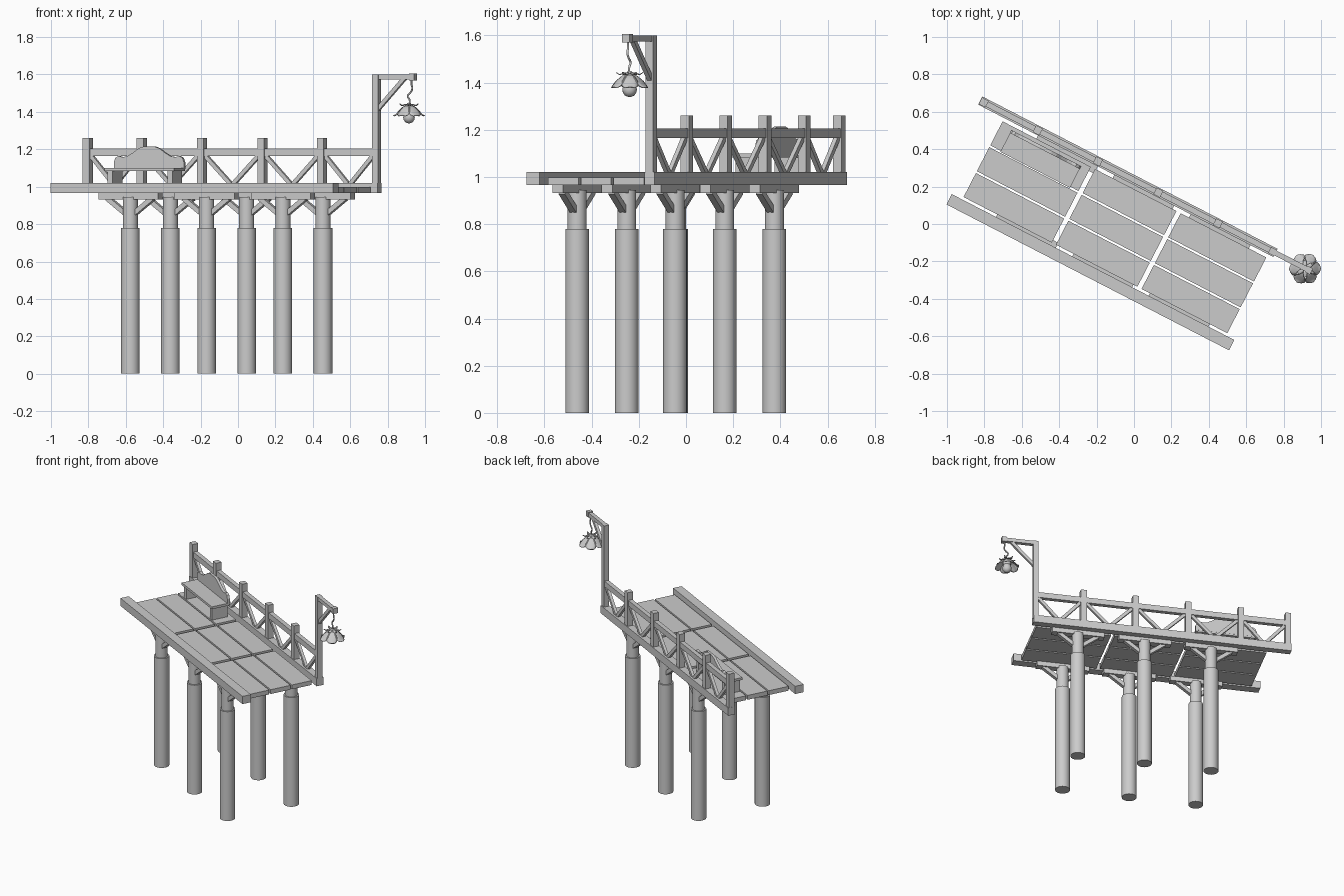
import bpy, bmesh, math
from mathutils import Matrix, Vector

if "Cube" in bpy.data.objects:
    bpy.data.objects.remove(bpy.data.objects["Cube"])

# The whole pier is laid out along u (length) and v (width), then turned about z
TURN = Matrix.Rotation(math.radians(-27.3), 4, 'Z')


def finish(name, bm, smooth=False):
    bmesh.ops.recalc_face_normals(bm, faces=bm.faces)
    bm.transform(TURN)
    me = bpy.data.meshes.new(name)
    bm.to_mesh(me)
    bm.free()
    ob = bpy.data.objects.new(name, me)
    bpy.context.collection.objects.link(ob)
    if smooth:
        bpy.context.view_layer.objects.active = ob
        ob.select_set(True)
        bpy.ops.object.shade_smooth_by_angle(angle=math.radians(40))
        ob.select_set(False)
    return ob


def box(name, u, v, z):
    bm = bmesh.new()
    c = [(a + b) / 2 for a, b in (u, v, z)]
    s = [b - a for a, b in (u, v, z)]
    bmesh.ops.create_cube(bm, size=1, matrix=Matrix.Translation(c) @ Matrix.Diagonal((*s, 1)))
    return finish(name, bm)


def bar(name, a, b, v, thick, depth):
    """Square bar between two (u, z) points in the plane v."""
    bm = bmesh.new()
    du, dz = b[0] - a[0], b[1] - a[1]
    m = (Matrix.Translation(((a[0] + b[0]) / 2, v, (a[1] + b[1]) / 2))
         @ Matrix.Rotation(-math.atan2(dz, du), 4, 'Y')
         @ Matrix.Diagonal((math.hypot(du, dz), depth, thick, 1)))
    bmesh.ops.create_cube(bm, size=1, matrix=m)
    return finish(name, bm)


def lathe(name, centre, profile, n=24):
    """Closed solid of revolution from (radius, z) points."""
    bm = bmesh.new()
    rings = [[bm.verts.new((centre[0] + r * math.cos(2 * math.pi * i / n),
                            centre[1] + r * math.sin(2 * math.pi * i / n), z))
              for i in range(n)] for r, z in profile]
    for lo, hi in zip(rings, rings[1:]):
        for i in range(n):
            j = (i + 1) % n
            bm.faces.new((lo[i], lo[j], hi[j], hi[i]))
    bm.faces.new(rings[0])
    bm.faces.new(rings[-1])
    return finish(name, bm, True)


# Piles with collar, cap block and two knee braces
for v in (-0.30, 0.167):
    for u in (-0.493, -0.034, 0.425):
        lathe("pile", (u, v), [(0.05, 0), (0.05, 0.78), (0.04, 0.78), (0.04, 0.945)])
        box("pile_cap", (u - 0.18, u + 0.18), (v - 0.025, v + 0.025), (0.932, 0.966))
        for s in (-1, 1):
            bar("knee_brace", (u + s * 0.02, 0.852), (u + s * 0.135, 0.938), v, 0.026, 0.03)

# Edge beams
box("front_beam", (-0.939, 0.761), (-0.367, -0.305), (0.965, 1.02))
box("back_beam", (-1.033, 0.743), (0.185, 0.234), (0.965, 1.02))

# Deck planks: three rows of three
for u in ((-0.876, -0.345), (-0.32, 0.17), (0.195, 0.711)):
    for k in range(3):
        v0 = -0.29 + k * 0.1555
        box("deck_plank", u, (v0, v0 + 0.1445), (0.966, 0.997))

# Railing posts, top rail and V braces
V = 0.209
posts = [-1.012, -0.687, -0.325, 0.0385, 0.397, 0.726]
for u in posts[:-1]:
    box("rail_post", (u - 0.02, u + 0.02), (V - 0.02, V + 0.02), (1.0, 1.26))
box("top_rail", (posts[0], posts[-1]), (V - 0.015, V + 0.015), (1.165, 1.205))
for a, b in zip(posts, posts[1:]):
    mid = (a + b) / 2
    bar("rail_brace", (a + 0.012, 1.175), (mid - 0.008, 1.015), V, 0.022, 0.02)
    bar("rail_brace", (mid + 0.008, 1.015), (b - 0.012, 1.175), V, 0.022, 0.02)

# Lamp post, arm, brace and end block
box("lamp_post", (0.708, 0.744), (V - 0.018, V + 0.018), (1.0, 1.6))
box("lamp_arm", (0.708, 0.945), (V - 0.014, V + 0.014), (1.574, 1.6))
box("arm_end_block", (0.93, 0.96), (V - 0.018, V + 0.018), (1.569, 1.606))
bar("lamp_brace", (0.735, 1.415), (0.895, 1.58), V, 0.022, 0.02)

# Bench: seat, end panels and ogee backrest
box("bench_seat", (-0.812, -0.393), (0.015, 0.145), (1.083, 1.1))
for u in (-0.797, -0.438):
    box("bench_leg", (u, u + 0.03), (0.025, 0.138), (0.996, 1.085))
half = [(0.211, 1.095), (0.211, 1.13), (0.202, 1.154), (0.183, 1.164), (0.158, 1.158),
        (0.13, 1.163), (0.095, 1.182), (0.065, 1.204), (0.035, 1.214)]
outline = half + [(-u, z) for u, z in reversed(half)]
bm = bmesh.new()
face = bm.faces.new([bm.verts.new((u - 0.6025, 0.128, z)) for u, z in outline])
ext = bmesh.ops.extrude_face_region(bm, geom=[face])
bmesh.ops.translate(bm, vec=(0, 0.018, 0),
                    verts=[g for g in ext["geom"] if isinstance(g, bmesh.types.BMVert)])
finish("bench_backrest", bm)

# Hanging lamp: curled stem
LU, LV = 0.922, 0.207
cu = bpy.data.curves.new("lamp_stem", 'CURVE')
cu.dimensions = '3D'
cu.bevel_depth = 0.005
cu.bevel_resolution = 1
cu.resolution_u = 4
cu.use_fill_caps = True
pts = [(0.018, 1.575), (0.014, 1.55), (0.02, 1.525), (0.008, 1.503), (-0.008, 1.485),
       (0.004, 1.463), (0.0, 1.43)]
sp = cu.splines.new('BEZIER')
sp.bezier_points.add(len(pts) - 1)
for p, (u, z) in zip(sp.bezier_points, pts):
    p.co = TURN @ Vector((LU + u, LV, z))
    p.handle_left_type = p.handle_right_type = 'AUTO'
bpy.context.collection.objects.link(bpy.data.objects.new("lamp_stem", cu))


def petals(name, count, spine, offset):
    """Ring of cupped petals; spine holds (radius, z, half width)."""
    bm = bmesh.new()
    for k in range(count):
        m = (Matrix.Translation((LU, LV, 0))
             @ Matrix.Rotation(2 * math.pi * k / count + offset, 4, 'Z'))
        rows = [[bm.verts.new(m @ Vector((r, w * t, z - 0.22 * w * t * t)))
                 for t in (-1, -0.5, 0, 0.5, 1)] for r, z, w in spine]
        for a, b in zip(rows, rows[1:]):
            for i in range(4):
                bm.faces.new((a[i], a[i + 1], b[i + 1], b[i]))
    ob = finish(name, bm, True)
    sol = ob.modifiers.new("thickness", 'SOLIDIFY')
    sol.thickness = 0.003


# Flower shade, sepals and bulb
petals("lamp_petals", 6, [(0.008, 1.436, 0.007), (0.03, 1.43, 0.022), (0.05, 1.413, 0.034),
                          (0.067, 1.393, 0.034), (0.078, 1.383, 0.021), (0.085, 1.381, 0.004)], 0.5)
petals("lamp_sepals", 6, [(0.005, 1.442, 0.005), (0.025, 1.442, 0.011),
                          (0.043, 1.436, 0.009), (0.056, 1.444, 0.002)], 0.0)
lathe("lamp_cup", (LU, LV), [(0.024, 1.395), (0.028, 1.41), (0.022, 1.432), (0.008, 1.448)], 12)
lathe("lamp_bulb", (LU, LV), [(0.006, 1.339), (0.02, 1.345), (0.029, 1.358), (0.031, 1.372),
                              (0.027, 1.39), (0.018, 1.405)], 16)
